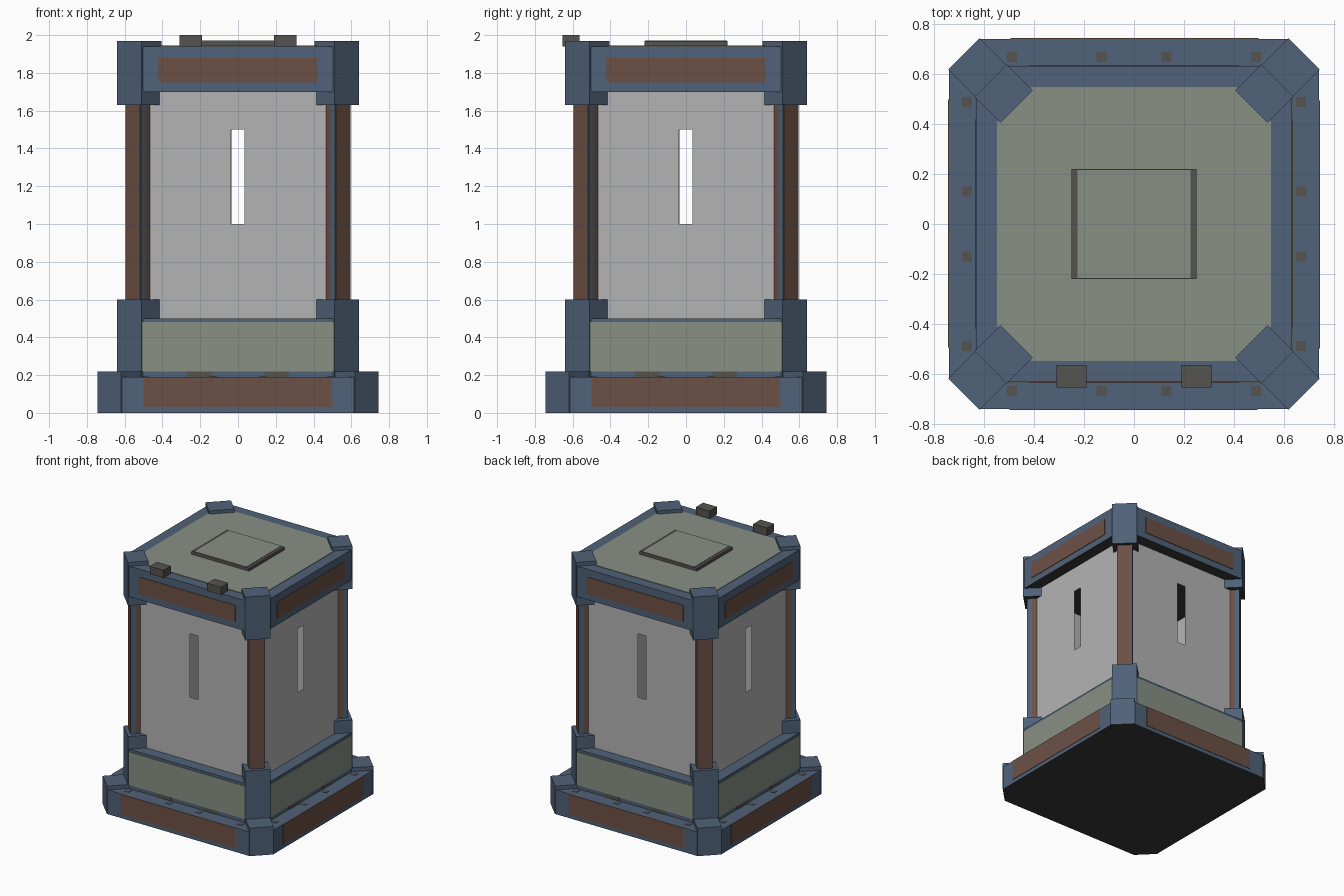
import bpy, bmesh, math
from mathutils import Matrix, Vector

old = bpy.data.objects.get("Cube")
if old:
    bpy.data.objects.remove(old, do_unlink=True)


def material(name, rgb):
    lin = [((c / 255 + 0.055) / 1.055) ** 2.4 for c in rgb] + [1.0]
    m = bpy.data.materials.new(name)
    m.use_nodes = True
    m.diffuse_color = lin
    m.node_tree.nodes["Principled BSDF"].inputs["Base Color"].default_value = lin
    return m


BLUE = material("slate blue", (80, 98, 120))
BROWN = material("rust brown", (108, 80, 69))
GREEN = material("sage green", (136, 144, 132))
GREY = material("wall grey", (180, 180, 180))
IRON = material("iron grey", (86, 83, 79))
UNDER = material("charcoal underside", (58, 57, 56))


def finish(name, bm, mat, spin=0.0, underside=True):
    """Turn a bmesh into an object spun about z; undersides become charcoal."""
    for f in bm.faces:
        f.normal_update()
        f.material_index = int(underside and f.normal.z < -0.5)
    bm.transform(Matrix.Rotation(spin, 4, "Z"))
    me = bpy.data.meshes.new(name)
    bm.to_mesh(me)
    bm.free()
    me.materials.append(mat)
    if underside:
        me.materials.append(UNDER)
    ob = bpy.data.objects.new(name, me)
    bpy.context.collection.objects.link(ob)
    return ob


def box(name, x, y, z, mat, spin=0.0, underside=False):
    """Box from (low, high) ranges."""
    bm = bmesh.new()
    bmesh.ops.create_cube(bm, size=1)
    for v in bm.verts:
        v.co = Vector([r[0] if c < 0 else r[1] for c, r in zip(v.co, (x, y, z))])
    return finish(name, bm, mat, spin, underside)


def octagon(name, half, corner, z0, z1, mat, underside=True):
    """Square prism with chamfered corners."""
    bm = bmesh.new()
    ring = []
    for k in range(4):
        turn = Matrix.Rotation(k * math.pi / 2, 3, "Z")
        ring += [turn @ Vector((half, s * corner, z0)) for s in (-1, 1)]
    base = bm.faces.new([bm.verts.new(p) for p in ring])
    top = bmesh.ops.extrude_face_region(bm, geom=[base])["geom"]
    bmesh.ops.translate(bm, vec=(0, 0, z1 - z0),
                        verts=[g for g in top if isinstance(g, bmesh.types.BMVert)])
    bmesh.ops.recalc_face_normals(bm, faces=bm.faces[:])
    return finish(name, bm, mat, 0.0, underside)


def wall(name, half, slit, xs, zs, spin):
    """Thin front wall with a slit left open in its middle cell."""
    bm = bmesh.new()
    v = [[bm.verts.new((x, -half, z)) for x in xs] for z in zs]
    for i in range(3):
        for j in range(3):
            if (i, j) != slit:
                bm.faces.new((v[i][j], v[i][j + 1], v[i + 1][j + 1], v[i + 1][j]))
    return finish(name, bm, GREY, spin, False)


# Stacked chamfered tiers
octagon("base_tier", 0.742, 0.615, 0, 0.19, BLUE)
octagon("plinth_tier", 0.634, 0.505, 0.19, 0.50, BLUE)
octagon("upper_tier", 0.634, 0.505, 1.70, 1.94, BLUE)
octagon("roof_panel", 0.55, 0.41, 1.94, 1.944, GREEN, False)

for k in range(4):
    side = k * math.pi / 2
    diag = side + math.pi / 4

    # Walls with slit windows
    wall(f"wall_{k}", 0.545, (1, 1), (-0.545, -0.036, 0.034, 0.545),
         (0.50, 1.0, 1.5, 1.70), side)

    # Coloured panels on each side
    box(f"base_panel_{k}", (-0.5, 0.495), (-0.745, -0.74), (0.03, 0.19), BROWN, side)
    box(f"plinth_panel_{k}", (-0.51, 0.51), (-0.638, -0.632), (0.22, 0.48), GREEN, side)
    box(f"upper_panel_{k}", (-0.42, 0.42), (-0.638, -0.632), (1.75, 1.88), BROWN, side)

    # Small worn plates on the ledge and plinth foot
    for s in (-1, 1):
        for x in (0.13, 0.49):
            box(f"ledge_plate_{k}", (s * x - 0.02, s * x + 0.02), (-0.69, -0.65),
                (0.188, 0.192), IRON, side)
        box(f"foot_plate_{k}", (s * 0.205 - 0.065, s * 0.205 + 0.065),
            (-0.637, -0.632), (0.19, 0.22), IRON, side)

    # Diagonal corner blocks
    box(f"base_corner_{k}", (0.76, 0.965), (-0.088, 0.088), (0, 0.22), BLUE, diag, True)
    box(f"plinth_corner_{k}", (0.665, 0.813), (-0.092, 0.092), (0.19, 0.60), BLUE, diag, True)
    box(f"upper_corner_{k}", (0.665, 0.813), (-0.092, 0.092), (1.63, 1.97), BLUE, diag, True)

    # Corner pillars: brown core, blue outer part, brown face
    box(f"pillar_core_{k}", (0.66, 0.75), (-0.056, 0.056), (0.5, 1.7), BROWN, diag)
    box(f"pillar_edge_{k}", (0.75, 0.784), (-0.057, 0.057), (0.5, 1.7), BLUE, diag)
    box(f"pillar_face_{k}", (0.782, 0.787), (-0.053, 0.053), (0.6, 1.63), BROWN, diag)

# Roof hatch
box("hatch", (-0.25, 0.25), (-0.22, 0.22), (1.94, 1.968), IRON)
box("hatch_panel", (-0.226, 0.226), (-0.217, 0.217), (1.966, 1.971), GREEN)

# Front roof clips
for s, label in ((-1, "right"), (1, "left")):
    box(f"{label}_clip", (s * 0.25 - 0.06, s * 0.25 + 0.06), (-0.655, -0.565),
        (1.94, 2.0), IRON)
